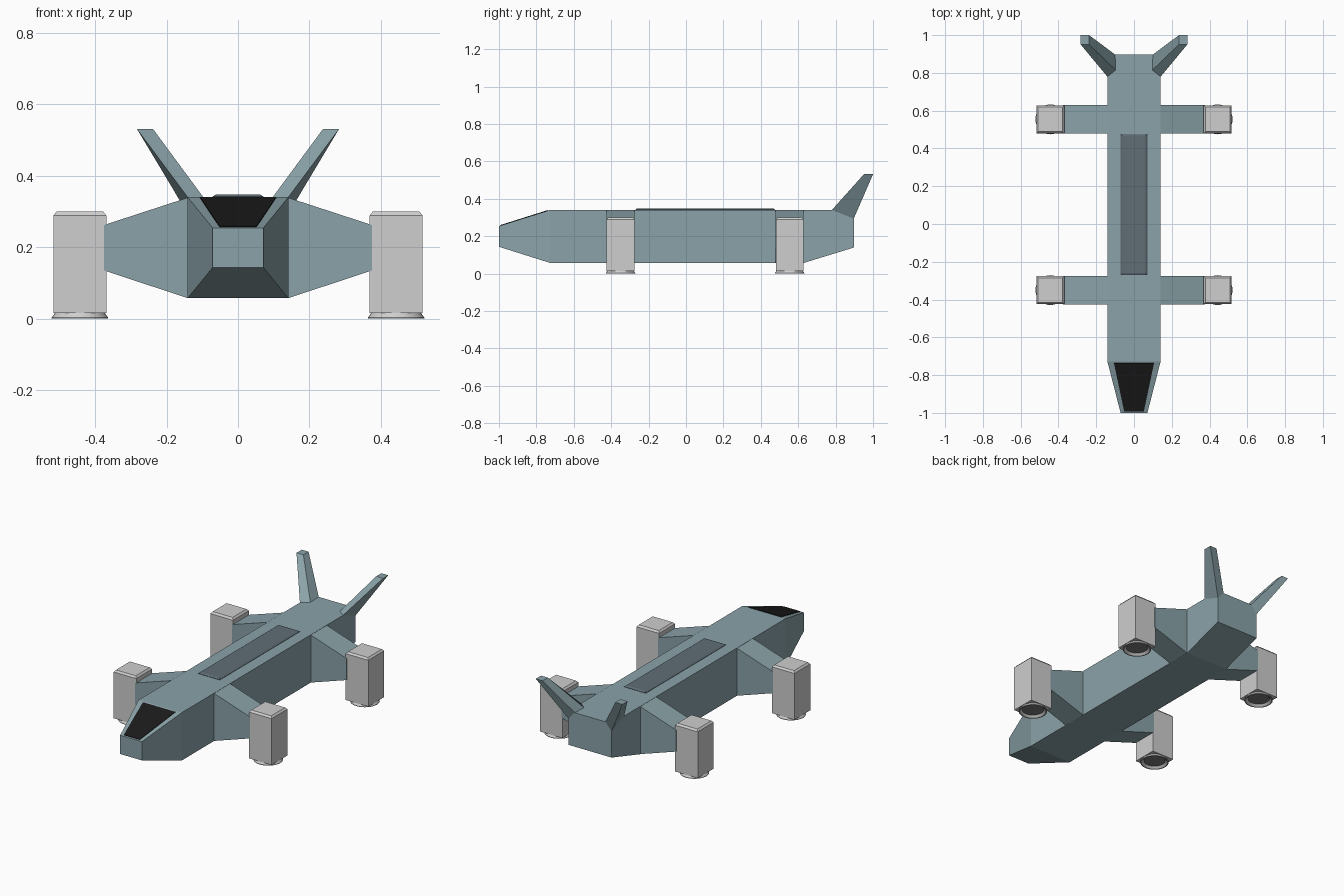
import bpy, bmesh, math
from mathutils import Vector

if "Cube" in bpy.data.objects:
    bpy.data.objects.remove(bpy.data.objects["Cube"])


def material(name, rgb):
    m = bpy.data.materials.new(name)
    m.diffuse_color = (*rgb, 1)
    m.use_nodes = True
    m.node_tree.nodes["Principled BSDF"].inputs["Base Color"].default_value = m.diffuse_color
    return m


HULL = material("blue grey hull", (0.255, 0.365, 0.395))
PANEL = material("dark blue grey panel", (0.115, 0.155, 0.18))
GLASS = material("black glass", (0.011, 0.011, 0.011))
ENGINE = material("light grey engine", (0.62, 0.62, 0.62))
CORE = material("dark grey engine core", (0.2, 0.2, 0.2))


def loft(name, sections, mats, cap_mat=0):
    """Skin a row of equal-length point rings and cap both ends."""
    bm = bmesh.new()
    rings = [[bm.verts.new(p) for p in s] for s in sections]
    n = len(rings[0])
    for a, b in zip(rings, rings[1:]):
        for i in range(n):
            j = (i + 1) % n
            bm.faces.new((a[i], a[j], b[j], b[i]))
    bm.faces.new(rings[0][::-1])
    bm.faces.new(rings[-1]).material_index = cap_mat
    bmesh.ops.recalc_face_normals(bm, faces=bm.faces)
    me = bpy.data.meshes.new(name)
    bm.to_mesh(me)
    bm.free()
    for m in mats:
        me.materials.append(m)
    ob = bpy.data.objects.new(name, me)
    bpy.context.collection.objects.link(ob)
    return ob


def rect_y(y, hx, z0, z1):
    return [(-hx, y, z0), (hx, y, z0), (hx, y, z1), (-hx, y, z1)]


def rect_x(x, y0, y1, z0, z1):
    return [(x, y0, z0), (x, y1, z0), (x, y1, z1), (x, y0, z1)]


def rect_z(z, cx, cy, hx, hy):
    return [(cx - hx, cy - hy, z), (cx + hx, cy - hy, z),
            (cx + hx, cy + hy, z), (cx - hx, cy + hy, z)]


def circle(z, cx, cy, r, n=32):
    return [(cx + r * math.cos(2 * math.pi * i / n),
             cy + r * math.sin(2 * math.pi * i / n), z) for i in range(n)]


# Fuselage with tapered nose and upswept tail
loft("fuselage", [rect_y(-1, 0.071, 0.143, 0.254),
                  rect_y(-0.727, 0.141, 0.057, 0.34),
                  rect_y(0.63, 0.141, 0.057, 0.34),
                  rect_y(0.897, 0.141, 0.139, 0.34)], [HULL])

# Windshield plate lying on the sloped nose top
slope = Vector((0, 0.273, 0.086))
normal = Vector((0, -0.086, 0.273)).normalized()
outline = []
for x, t in ((-0.052, 0.03), (0.052, 0.03), (0.106, 0.965), (-0.106, 0.965)):
    outline.append(Vector((x, -1, 0.254)) + slope * t)
loft("windshield", [[p - normal * 0.002 for p in outline],
                    [p + normal * 0.003 for p in outline]], [GLASS])

# Raised spine panel between the wings
loft("spine_panel", [rect_z(0.335, 0, 0.103, 0.071, 0.374),
                     rect_z(0.342, 0, 0.103, 0.071, 0.374),
                     rect_z(0.348, 0, 0.103, 0.062, 0.365)], [PANEL])

for side, sx in (("left", 1), ("right", -1)):
    for end, cy in (("front", -0.35), ("rear", 0.554)):
        tag = f"{end}_{side}"
        cx = sx * 0.443
        # Stub wing
        loft(f"{tag}_wing",
             [rect_x(sx * 0.14, cy - 0.075, cy + 0.075, 0.057, 0.339),
              rect_x(sx * 0.376, cy - 0.075, cy + 0.075, 0.135, 0.262)], [HULL])
        # Engine box with chamfered top
        loft(f"{tag}_engine", [rect_z(0.015, cx, cy, 0.074, 0.074),
                               rect_z(0.289, cx, cy, 0.074, 0.074),
                               rect_z(0.3, cx, cy, 0.065, 0.065)], [ENGINE])
        # Flared nozzle with recessed core
        loft(f"{tag}_nozzle", [circle(0.018, cx, cy, 0.07),
                               circle(0.012, cx, cy, 0.072),
                               circle(0.003, cx, cy, 0.079),
                               circle(0.0, cx, cy, 0.079),
                               circle(0.0, cx, cy, 0.073),
                               circle(0.012, cx, cy, 0.06)],
             [ENGINE, CORE], cap_mat=1)
    # Swept tail fin growing from the rear top corner
    base = [(0.141, 0.78, 0.34), (0.097, 0.815, 0.34),
            (0.1, 0.897, 0.34), (0.141, 0.897, 0.294)]
    tip = [(0.283, 0.951, 0.531), (0.238, 0.951, 0.531),
           (0.238, 1.0, 0.531), (0.283, 1.0, 0.531)]
    loft(f"{side}_tail_fin", [[(sx * x, y, z) for x, y, z in ring]
                              for ring in (base, tip)], [HULL])

# Smooth the round nozzles, keep their rims crisp
for ob in bpy.data.objects:
    if ob.name.endswith("nozzle"):
        bpy.ops.object.select_all(action="DESELECT")
        ob.select_set(True)
        bpy.context.view_layer.objects.active = ob
        bpy.ops.object.shade_smooth_by_angle(angle=math.radians(30))
